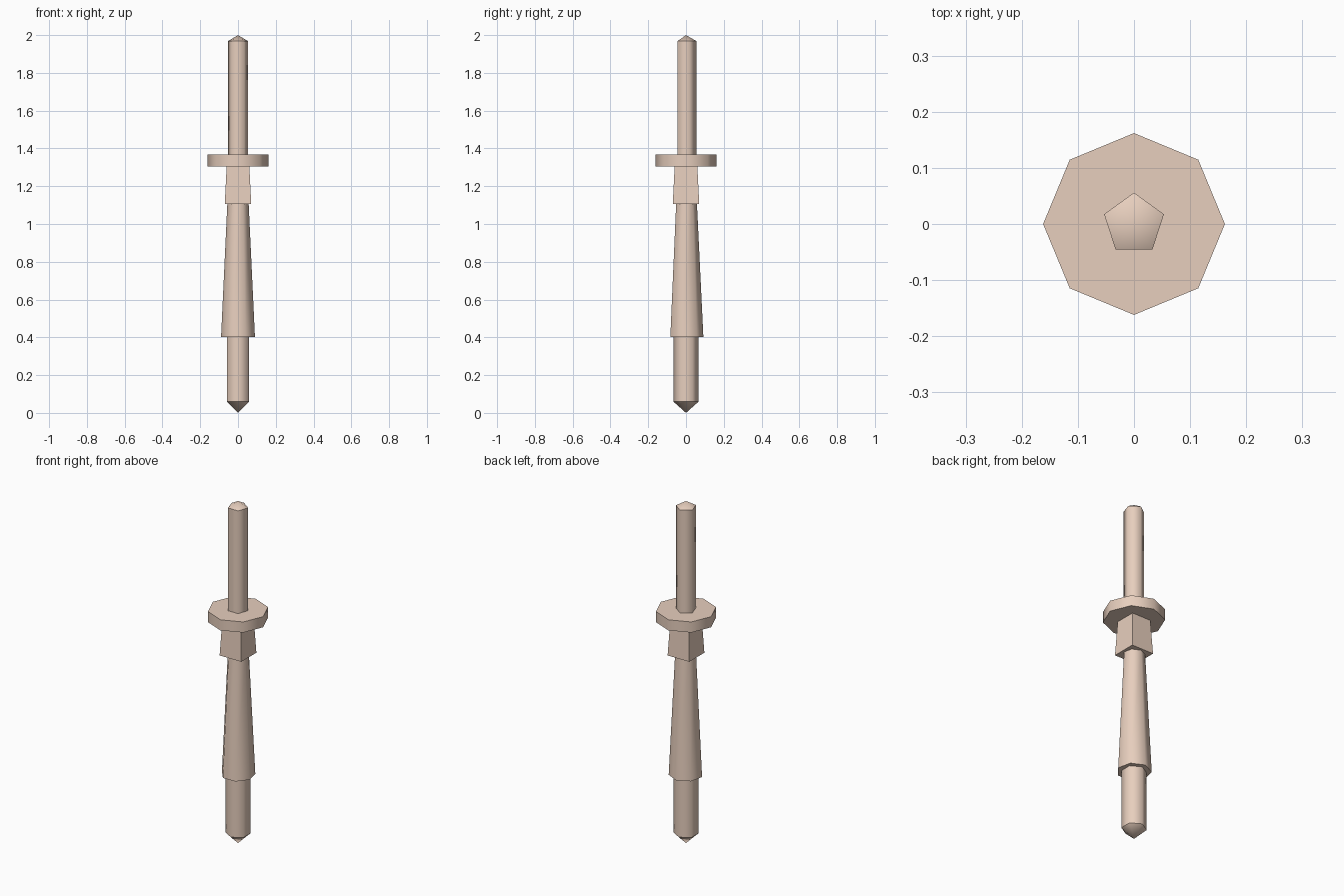
import bpy, bmesh, math

if "Cube" in bpy.data.objects:
    bpy.data.objects.remove(bpy.data.objects["Cube"])


def prism(name, sides, rings, turn=90.0, smooth=True):
    """Stack n-sided rings (z, radius); radius 0 makes a point. Ring edges stay sharp."""
    bm = bmesh.new()
    loops = []
    for z, r in rings:
        if r == 0:
            loops.append([bm.verts.new((0, 0, z))])
        else:
            angles = [math.radians(turn) + math.tau * i / sides for i in range(sides)]
            loops.append([bm.verts.new((r * math.cos(a), r * math.sin(a), z)) for a in angles])
    # Side walls
    for low, high in zip(loops, loops[1:]):
        for i in range(sides):
            j = (i + 1) % sides
            if len(low) == 1:
                quad = [low[0], high[j], high[i]]
            elif len(high) == 1:
                quad = [low[i], low[j], high[0]]
            else:
                quad = [low[i], low[j], high[j], high[i]]
            bm.faces.new(quad).smooth = smooth
    # Flat end caps
    if len(loops[0]) > 1:
        bm.faces.new(loops[0][::-1])
    if len(loops[-1]) > 1:
        bm.faces.new(loops[-1])
    for e in bm.edges:
        a, b = e.verts
        e.smooth = abs(a.co.z - b.co.z) > 1e-4
    mesh = bpy.data.meshes.new(name)
    bm.to_mesh(mesh)
    bm.free()
    obj = bpy.data.objects.new(name, mesh)
    bpy.context.collection.objects.link(obj)
    mat = bpy.data.materials.get("pale_wood")
    if mat is None:
        mat = bpy.data.materials.new("pale_wood")
        mat.diffuse_color = (0.80, 0.62, 0.51, 1)
        mat.use_nodes = True
        mat.node_tree.nodes["Principled BSDF"].inputs["Base Color"].default_value = mat.diffuse_color
    mesh.materials.append(mat)
    return obj


# Six-sided foot with pointed end
prism("lower_shaft", 6, [(0, 0), (0.06, 0.067), (0.402, 0.067)])
# Seven-sided tapering body
prism("tapered_body", 7, [(0.402, 0.092), (1.105, 0.058)])
# Square collar, slightly narrower at the top
prism("square_block", 4, [(1.105, 0.07 * math.sqrt(2)), (1.305, 0.06 * math.sqrt(2))],
      turn=45, smooth=False)
# Eight-sided disc
prism("disc", 8, [(1.305, 0.162), (1.367, 0.162)])
# Five-sided upper shaft with pointed tip
prism("upper_shaft", 5, [(1.367, 0.056), (1.968, 0.056), (2.0, 0)])
